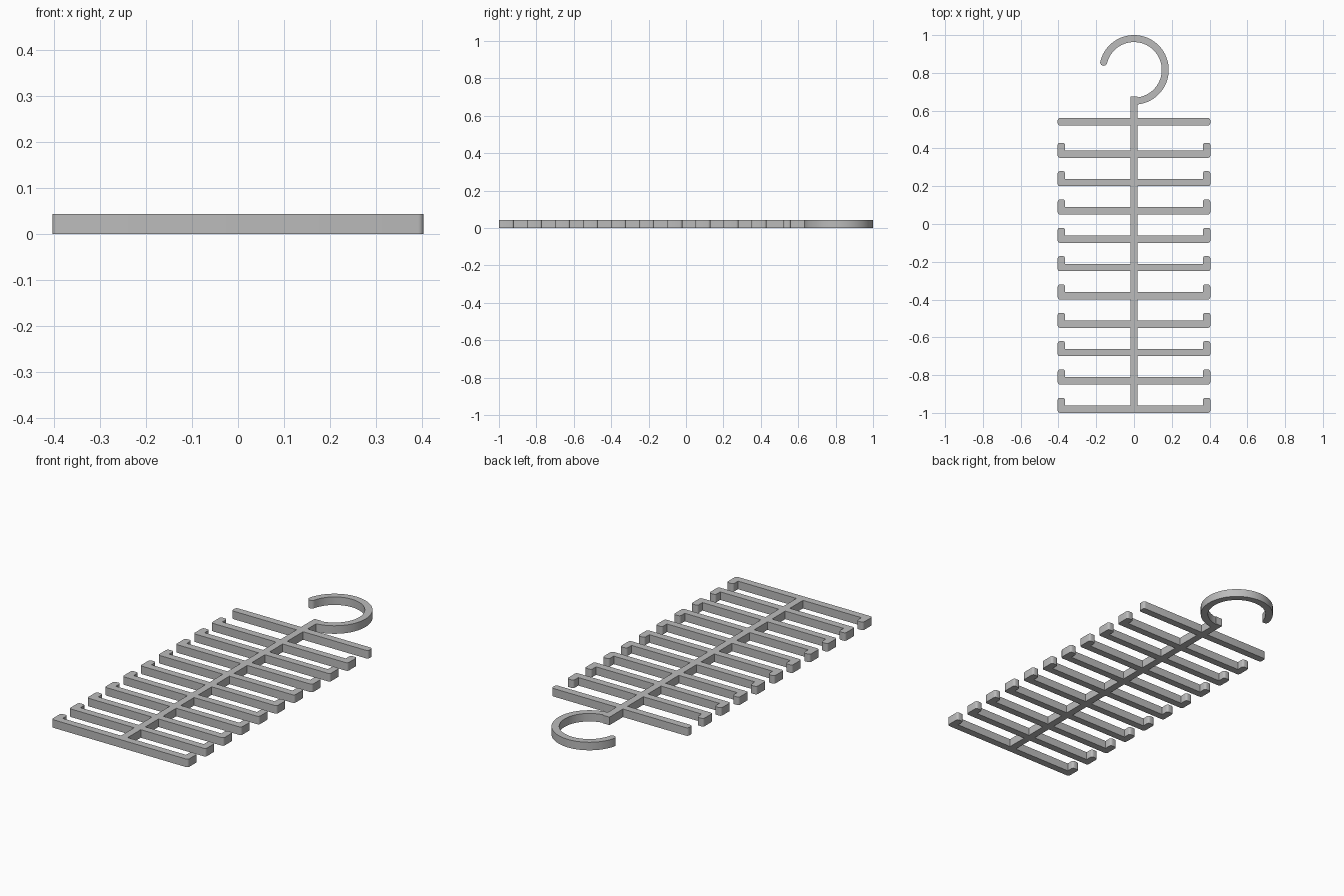
import bpy
import bmesh
from math import cos, sin, radians

cube = bpy.data.objects.get("Cube")
if cube:
    bpy.data.objects.remove(cube)

THICK = 0.043      # height of the flat plate
BAR = 0.039        # width of every bar
HALF = BAR / 2
SPAN = 0.404       # half width of the rungs
TIP = 0.08         # full height of an upturned rung end
STEP = 0.15        # rung spacing
RUNGS = 10
ROUND = 0.012
HOOK_Y, HOOK_OUT = 0.816, 0.184
HOOK_IN = HOOK_OUT - BAR + 0.002


def arc(cx, cy, r, start, end, steps):
    """Points on a circular arc, angles in degrees."""
    angles = [radians(start + (end - start) * i / steps) for i in range(steps + 1)]
    return [(cx + r * cos(a), cy + r * sin(a)) for a in angles]


def right_arm(y, top, hooked):
    """Right half of a rung, from the stem out and back."""
    r = ROUND
    pts = [(HALF, y)]
    pts += arc(SPAN - r, y + r, r, -90, 0, 4)
    pts += arc(SPAN - r, y + top - r, r, 0, 90, 4)
    if hooked:
        pts += arc(SPAN - BAR + r, y + top - r, r, 90, 180, 4)
        pts.append((SPAN - BAR, y + BAR))
    pts.append((HALF, y + BAR))
    return pts


# Right side outline, bottom to top: hooked rungs, then the plain top bar
side = []
for i in range(RUNGS):
    side += right_arm(-1 + i * STEP, TIP, True)
side += right_arm(0.522, BAR, False)

# Hanging hook: outer arc, rounded tip, inner arc back to the stem
mid, tube = (HOOK_OUT + HOOK_IN) / 2, (HOOK_OUT - HOOK_IN) / 2
END = 166
a = radians(END)
hook = arc(0, HOOK_Y, HOOK_OUT, -84, END, 56)
hook += arc(mid * cos(a), HOOK_Y + mid * sin(a), tube, END, END + 180, 10)[1:-1]
hook += arc(0, HOOK_Y, HOOK_IN, END, -82, 56)
stem_top = [(HALF, 0.675), (-HALF, 0.675)]
outline = side + hook + stem_top + [(-x, y) for x, y in reversed(side)]

# Extrude the outline into the plate
bm = bmesh.new()
base = bm.faces.new([bm.verts.new((x, y, 0)) for x, y in outline])
ext = bmesh.ops.extrude_face_region(bm, geom=[base], use_keep_orig=True)
top_verts = [g for g in ext["geom"] if isinstance(g, bmesh.types.BMVert)]
bmesh.ops.translate(bm, verts=top_verts, vec=(0, 0, THICK))
bmesh.ops.recalc_face_normals(bm, faces=bm.faces)
mesh = bpy.data.meshes.new("rack_hanger")
bm.to_mesh(mesh)
bm.free()

hanger = bpy.data.objects.new("rack_hanger", mesh)
bpy.context.collection.objects.link(hanger)

# Plain grey plastic
grey = bpy.data.materials.new("grey_plastic")
grey.use_nodes = True
colour = (0.5, 0.5, 0.5, 1)
grey.diffuse_color = colour
grey.node_tree.nodes["Principled BSDF"].inputs["Base Color"].default_value = colour
mesh.materials.append(grey)

# Smooth curves, crisp edges
bpy.ops.object.select_all(action="DESELECT")
hanger.select_set(True)
bpy.context.view_layer.objects.active = hanger
bpy.ops.object.shade_smooth_by_angle(angle=radians(30))
